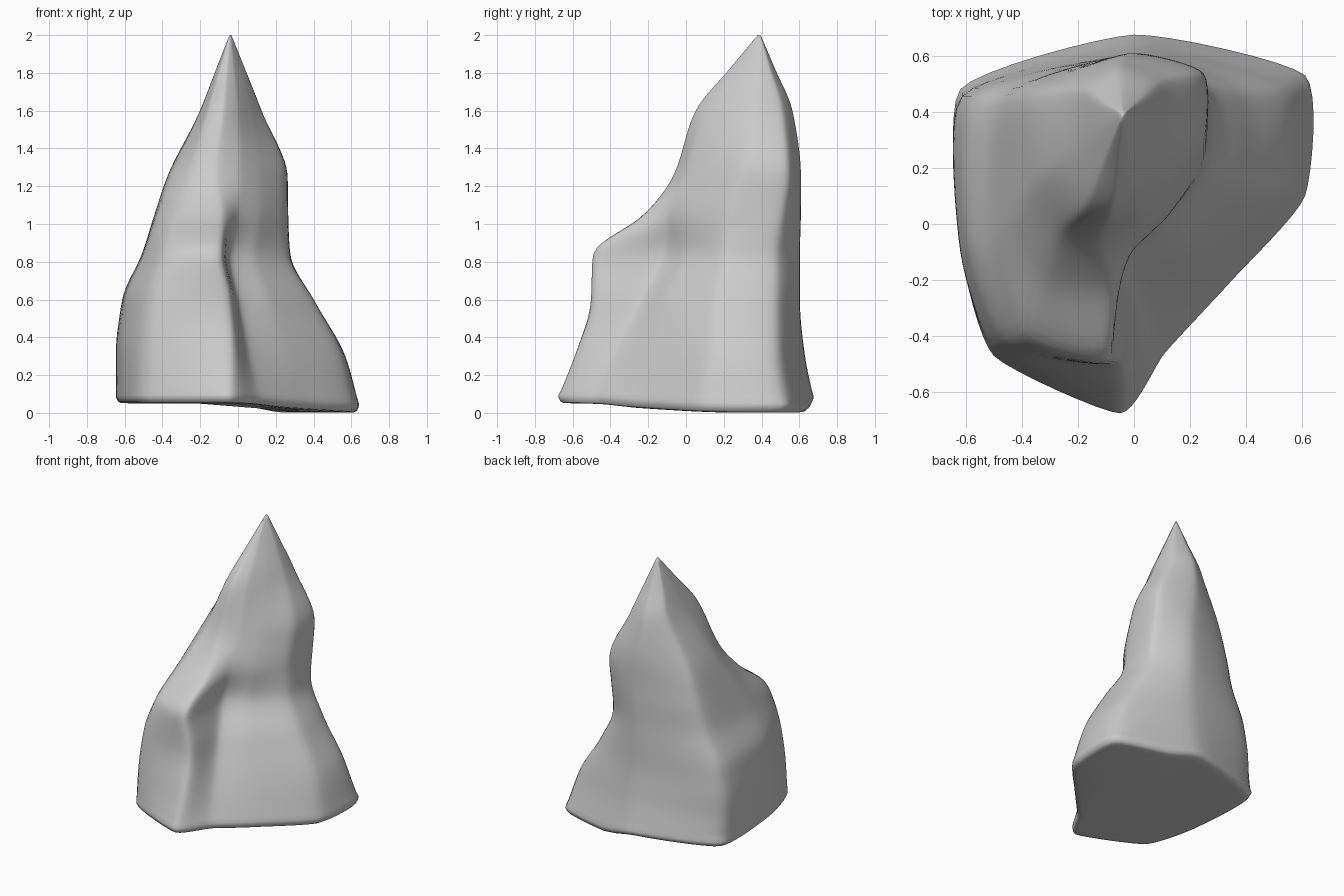
import bpy, bmesh
from mathutils import Vector

if "Cube" in bpy.data.objects:
    bpy.data.objects.remove(bpy.data.objects["Cube"])

# Cross-sections, points run: back-left, back, back-right, right, slope,
# crease, front ridge, front-left, left
SECTIONS = {
    0.05: [(-.62, .48), (0, .675), (.61, .53), (.61, .10), (.35, -.20),
           (.11, -.46), (-.05, -.675), (-.50, -.47), (-.615, -.10)],
    0.30: [(-.62, .46), (0, .63), (.535, .49), (.55, .13), (.28, -.16),
           (.06, -.36), (-.04, -.585), (-.49, -.46), (-.62, -.10)],
    0.60: [(-.58, .46), (0, .605), (.36, .48), (.395, .16), (.17, -.10),
           (0, -.23), (-.05, -.50), (-.46, -.44), (-.60, -.07)],
    0.84: [(-.48, .46), (0, .605), (.26, .48), (.265, .21), (.095, 0),
           (-.05, -.12), (-.09, -.49), (-.39, -.41), (-.50, -.05)],
    1.05: [(-.42, .47), (0, .61), (.255, .51), (.25, .23), (.12, .03),
           (0, -.09), (-.09, -.22), (-.32, -.19), (-.43, .04)],
    1.25: [(-.36, .47), (-.02, .61), (.25, .54), (.25, .29), (.12, .10),
           (.01, -.01), (-.12, -.07), (-.26, -.03), (-.36, .15)],
    1.60: [(-.19, .48), (-.05, .565), (.10, .51), (.125, .37), (.07, .23),
           (0, .11), (-.08, .05), (-.16, .09), (-.20, .28)],
}
TIP = Vector((-.04, .39))
STEPS = 8      # points between two section corners
LAYERS = 64

levels = [(z, [Vector(p) for p in ring]) for z, ring in SECTIONS.items()]
top = levels[-1][1]
levels += [(z, [TIP.lerp(p, f) for p in top]) for z, f in ((1.82, .47), (2.0, .03))]
ZS = [z for z, _ in levels]


def slope(h0, h1, d0, d1):
    """Tangent that never overshoots the neighbouring values."""
    if d0 * d1 <= 0:
        return 0
    a, b = 2 * h1 + h0, h1 + 2 * h0
    return (a + b) / (a / d0 + b / d1)


def hermite(a, b, ma, mb, t):
    return (a * (2 * t**3 - 3 * t**2 + 1) + ma * (t**3 - 2 * t**2 + t)
            + b * (3 * t**2 - 2 * t**3) + mb * (t**3 - t**2))


def rail(values, z):
    """Smooth interpolation of one corner's coordinate up the height."""
    n = len(ZS)
    i = max(k for k in range(n - 1) if ZS[k] <= z + 1e-9)
    h = [ZS[k + 1] - ZS[k] for k in range(n - 1)]
    d = [(values[k + 1] - values[k]) / h[k] for k in range(n - 1)]
    m = [d[0]] + [slope(h[k - 1], h[k], d[k - 1], d[k]) for k in range(1, n - 1)] + [d[-1]]
    return hermite(values[i], values[i + 1], m[i] * h[i], m[i + 1] * h[i], (z - ZS[i]) / h[i])


def outline(z):
    """Closed softened outline of the rock at height z."""
    n = len(top)
    c = [Vector([rail([ring[k][ax] for _, ring in levels], z) for ax in (0, 1)])
         for k in range(n)]
    tan = [(c[(k + 1) % n] - c[k - 1]) * .27 for k in range(n)]
    return [hermite(c[k], c[(k + 1) % n], tan[k], tan[(k + 1) % n], s / STEPS)
            for k in range(n) for s in range(STEPS)]


def ramp(v, lo, hi):
    t = min(max((v - lo) / (hi - lo), 0), 1)
    return t * t * (3 - 2 * t)


def lift(x, y, z):
    """The underside sits lowest at the back right."""
    return z + .05 * (1 - ramp(x, -.05, .25) * ramp(y, -.8, .3)) * max(0, 1 - z / .5)


bm = bmesh.new()
base = outline(ZS[0])
rings = []
# Underside and rounded bottom edge
for f, z in ((.45, .006), (.9, .001), (.96, .003), (.985, .012), (1.0, .035)):
    rings.append([bm.verts.new((p.x * f, p.y * f, lift(p.x * f, p.y * f, z))) for p in base])
# Rock body
for i in range(LAYERS + 1):
    z = ZS[0] + (ZS[-1] - ZS[0]) * i / LAYERS
    rings.append([bm.verts.new((p.x, p.y, lift(p.x, p.y, z))) for p in outline(min(z, 2.0))])
for lo, hi in zip(rings, rings[1:]):
    for k in range(len(lo)):
        j = (k + 1) % len(lo)
        bm.faces.new((lo[k], lo[j], hi[j], hi[k]))
bm.faces.new(rings[0])
bm.faces.new(rings[-1])
# Gentle weathering
body = [v for r in rings[6:-4] for v in r]
for _ in range(3):
    bmesh.ops.smooth_vert(bm, verts=body, factor=.4, use_axis_x=True,
                          use_axis_y=True, use_axis_z=True)
bmesh.ops.recalc_face_normals(bm, faces=bm.faces)
mesh = bpy.data.meshes.new("rock_spire")
bm.to_mesh(mesh)
bm.free()
for poly in mesh.polygons:
    poly.use_smooth = True
rock = bpy.data.objects.new("rock_spire", mesh)
bpy.context.collection.objects.link(rock)
